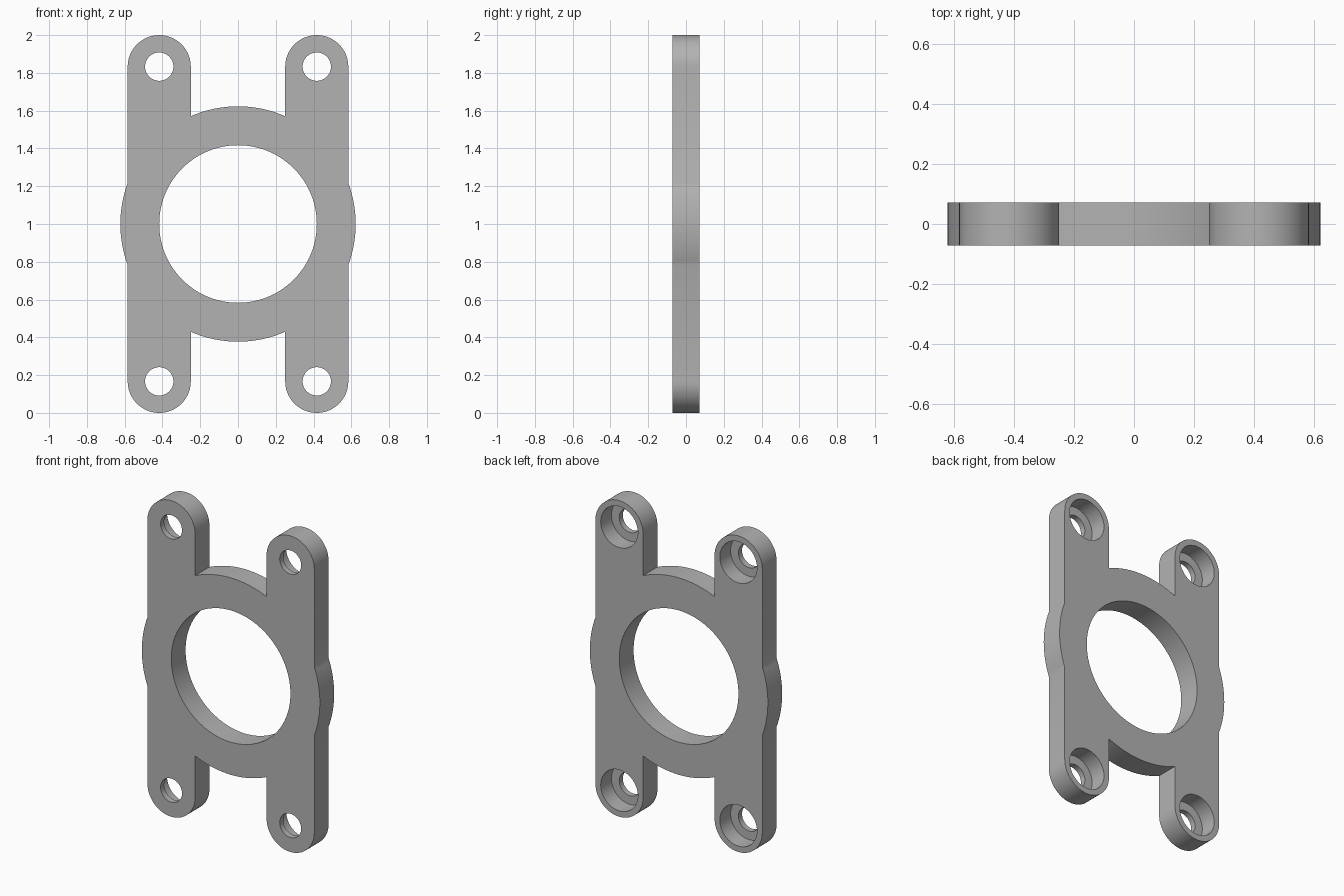
import bpy
import bmesh
from math import acos, asin, cos, sin, pi, radians
from mathutils import Matrix

if "Cube" in bpy.data.objects:
    bpy.data.objects.remove(bpy.data.objects["Cube"])

# Main dimensions
HALF_T = 0.0715              # half the plate thickness
RING_R, BORE_R = 0.623, 0.417
ARM_X, ARM_Z, ARM_R = 0.417, 0.833, 0.167
HOLE_R, POCKET_R = 0.075, 0.13
POCKET_DEPTH = 0.107
MID_Z = 1.0

grey = bpy.data.materials.new("plain grey")
grey.use_nodes = True
colour = (0.45, 0.45, 0.45, 1)
grey.diffuse_color = colour
grey.node_tree.nodes["Principled BSDF"].inputs["Base Color"].default_value = colour


def arc(cx, cz, r, start, end, steps):
    angles = [start + (end - start) * i / steps for i in range(steps + 1)]
    return [(cx + r * cos(a), cz + r * sin(a)) for a in angles]


def make_object(name, bm):
    bmesh.ops.recalc_face_normals(bm, faces=bm.faces)
    mesh = bpy.data.meshes.new(name)
    bm.to_mesh(mesh)
    bm.free()
    mesh.materials.append(grey)
    obj = bpy.data.objects.new(name, mesh)
    bpy.context.collection.objects.link(obj)
    return obj


def add_bore(bm, x, z, r, y0, y1, segments):
    """Add a cylinder running along y to a cutter mesh."""
    place = Matrix.Translation((x, (y0 + y1) / 2, z)) @ Matrix.Rotation(pi / 2, 4, "X")
    bmesh.ops.create_cone(bm, cap_ends=True, segments=segments, radius1=r,
                          radius2=r, depth=y1 - y0, matrix=place)


# Outline of one quarter: ring side, rounded arm, ring top
quarter = arc(0, 0, RING_R, 0, acos((ARM_X + ARM_R) / RING_R), 10)
quarter += arc(ARM_X, ARM_Z, ARM_R, 0, pi, 40)
quarter += arc(0, 0, RING_R, acos((ARM_X - ARM_R) / RING_R), pi / 2, 14)

# Mirror the quarter into a full closed outline
upper = quarter + [(-x, z) for x, z in reversed(quarter[:-1])]
outline = upper + [(x, -z) for x, z in reversed(upper[1:-1])]

# Plate: ring and four arms in one piece
bm = bmesh.new()
face = bm.faces.new([bm.verts.new((x, -HALF_T, z + MID_Z)) for x, z in outline])
extruded = bmesh.ops.extrude_face_region(bm, geom=[face])
moved = [v for v in extruded["geom"] if isinstance(v, bmesh.types.BMVert)]
bmesh.ops.translate(bm, verts=moved, vec=(0, 2 * HALF_T, 0))
plate = make_object("mounting_plate", bm)

# Cutters: centre bore with screw holes, then the pockets at the back
through, pockets = bmesh.new(), bmesh.new()
add_bore(through, 0, MID_Z, BORE_R, -0.2, 0.2, 128)
for sx in (-1, 1):
    for sz in (-1, 1):
        x, z = sx * ARM_X, MID_Z + sz * ARM_Z
        add_bore(through, x, z, HOLE_R, -0.2, 0.2, 48)
        add_bore(pockets, x, z, POCKET_R, HALF_T - POCKET_DEPTH, 0.2, 64)

bpy.context.view_layer.objects.active = plate
plate.select_set(True)
for name, cutter_mesh in (("through_hole_cutter", through), ("pocket_cutter", pockets)):
    cutter = make_object(name, cutter_mesh)
    cutter.hide_render = True
    cut = plate.modifiers.new(name, "BOOLEAN")
    cut.operation = "DIFFERENCE"
    cut.solver = "EXACT"
    cut.object = cutter
    bpy.ops.object.modifier_apply(modifier=cut.name)
    bpy.data.objects.remove(cutter)

# Smooth round walls, crisp rims
bpy.ops.object.shade_smooth_by_angle(angle=radians(20))
